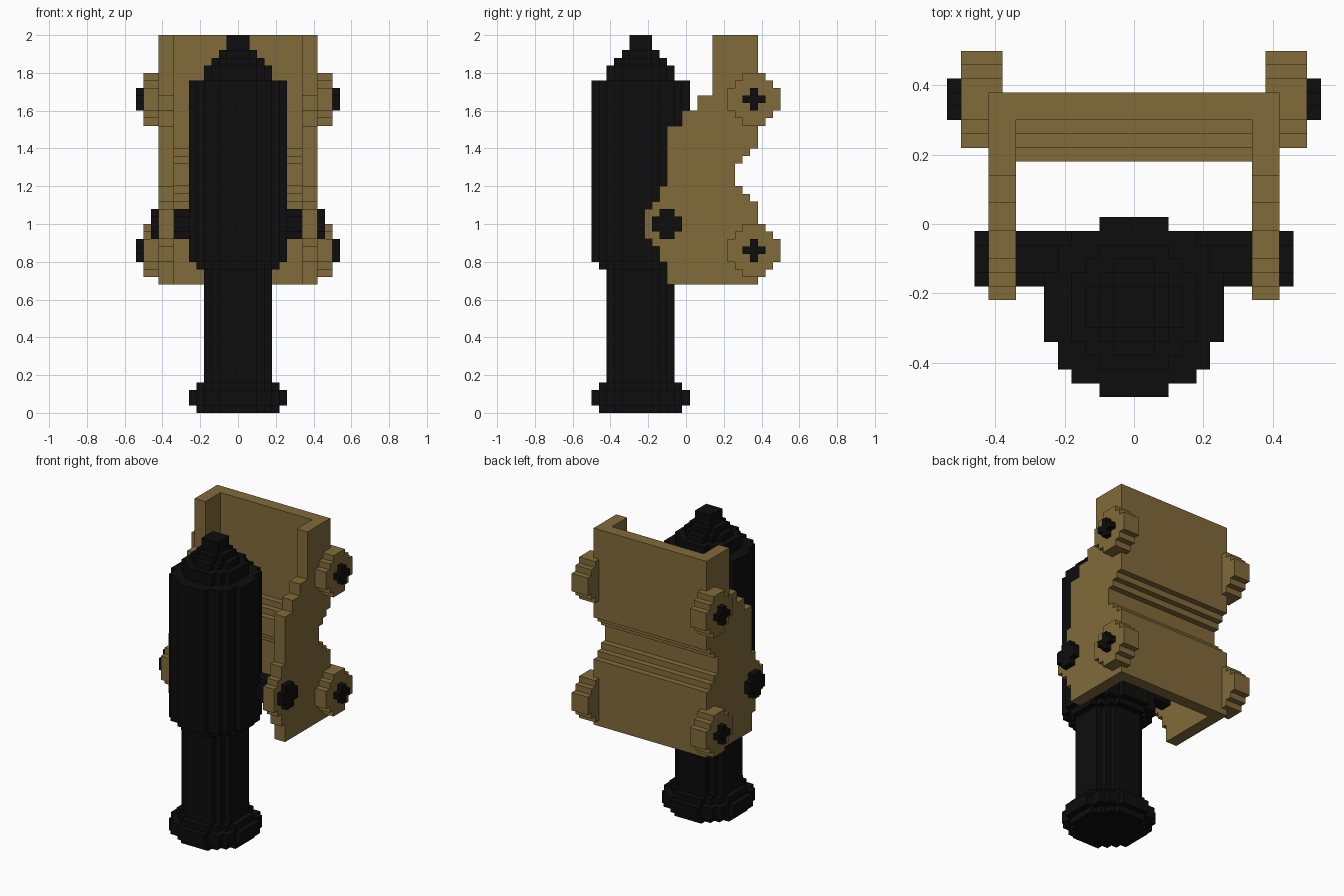
import bpy, bmesh

if "Cube" in bpy.data.objects:
    bpy.data.objects.remove(bpy.data.objects["Cube"])

V = 0.04  # block size of the stepped style


def material(name, color):
    m = bpy.data.materials.new(name)
    m.diffuse_color = color
    m.use_nodes = True
    m.node_tree.nodes["Principled BSDF"].inputs["Base Color"].default_value = m.diffuse_color
    return m


BLACK = material("black_iron", (0.004, 0.004, 0.004, 1))
WOOD = material("brown_wood", (0.22, 0.145, 0.042, 1))


def disc(n, center=(0, 0), r=None):
    """Outline of a stepped disc, n blocks across."""
    r = r or n / 2
    half = 0.5 if n % 2 == 0 else 0.0
    centers = [k + half for k in range((n + 1) // 2)]
    rows = []
    for v in centers:
        fits = [u for u in centers if u * u + v * v <= r * r + 1e-6]
        if fits:
            rows.append((max(fits) + 0.5, v + 0.5))
    quad = []
    for i, (w, top) in enumerate(rows):
        if i and rows[i - 1][0] != w:
            quad.append((w, rows[i - 1][1]))
        if i == len(rows) - 1 or rows[i + 1][0] != w:
            quad.append((w, top))
    back = quad[::-1]
    pts = quad + [(-a, b) for a, b in back] + [(-a, -b) for a, b in quad] + [(a, -b) for a, b in back]
    return [(center[0] + a * V, center[1] + b * V) for a, b in pts]


def add_prism(bm, outline, lo, hi, axis):
    place = (lambda a, b, t: (a, b, t)) if axis == 'z' else (lambda a, b, t: (t, a, b))
    bottom = [bm.verts.new(place(a, b, lo)) for a, b in outline]
    top = [bm.verts.new(place(a, b, hi)) for a, b in outline]
    bm.faces.new(bottom)
    bm.faces.new(top)
    n = len(outline)
    for i in range(n):
        j = (i + 1) % n
        bm.faces.new((bottom[i], bottom[j], top[j], top[i]))


def build(name, prisms, mat, axis='x'):
    bm = bmesh.new()
    for outline, lo, hi in prisms:
        add_prism(bm, outline, lo, hi, axis)
    bmesh.ops.recalc_face_normals(bm, faces=bm.faces)
    me = bpy.data.meshes.new(name)
    bm.to_mesh(me)
    bm.free()
    me.materials.append(mat)
    ob = bpy.data.objects.new(name, me)
    bpy.context.collection.objects.link(ob)
    return ob


def stairs(steps):
    """Turn (position, z low, z high) steps into a vertical stepped line."""
    return [p for y, z0, z1 in steps for p in ((y, z0), (y, z1))]


# Barrel, muzzle down: (blocks across, bottom, top)
barrel = [(11, 0, .04), (13, .04, .12), (11, .12, .16), (9, .16, .76), (11, .76, .80),
          (13, .80, 1.76), (9, 1.76, 1.84), (7, 1.84, 1.88), (5, 1.88, 1.92), (3, 1.92, 2)]
build("barrel", [(disc(n, (0, -.24)), a, b) for n, a, b in barrel], BLACK, 'z')

# Trunnion bar through the barrel and both side plates
build("trunnion", [(disc(4, (-.10, 1.0)), -.46, .46)], BLACK)

# Carriage: stepped side plates joined by a back plate with a shallow arch
front_edge = stairs([(-.10, .68, .80), (-.14, .80, .88), (-.18, .88, .92), (-.22, .92, 1.08),
                     (-.18, 1.08, 1.12), (-.14, 1.12, 1.20), (-.10, 1.20, 1.52),
                     (-.02, 1.52, 1.60), (.06, 1.60, 1.68), (.14, 1.68, 2)])
back_edge = stairs([(.38, .68, 1.12), (.34, 1.12, 1.16), (.30, 1.16, 1.20), (.26, 1.20, 1.32),
                    (.30, 1.32, 1.36), (.34, 1.36, 1.40), (.38, 1.40, 2)])
side = back_edge + front_edge[::-1]
inner_edge = [(y - .08, z) for y, z in back_edge]
build("back_plate", [(back_edge + inner_edge[::-1], -.34, .34)], WOOD)

# Side plates, wheels and axle pins on both sides
for label, s in (("left", -1), ("right", 1)):
    def span(a, b):
        return sorted((s * a, s * b))
    build("side_plate_" + label, [(side, *span(.34, .42))], WOOD)
    for where, z in (("lower", .86), ("upper", 1.66)):
        build(f"wheel_{where}_{label}", [(disc(7, (.36, z)), *span(.38, .50))], WOOD)
        build(f"axle_pin_{where}_{label}", [(disc(3, (.36, z), 1.2), *span(.44, .54))], BLACK)
